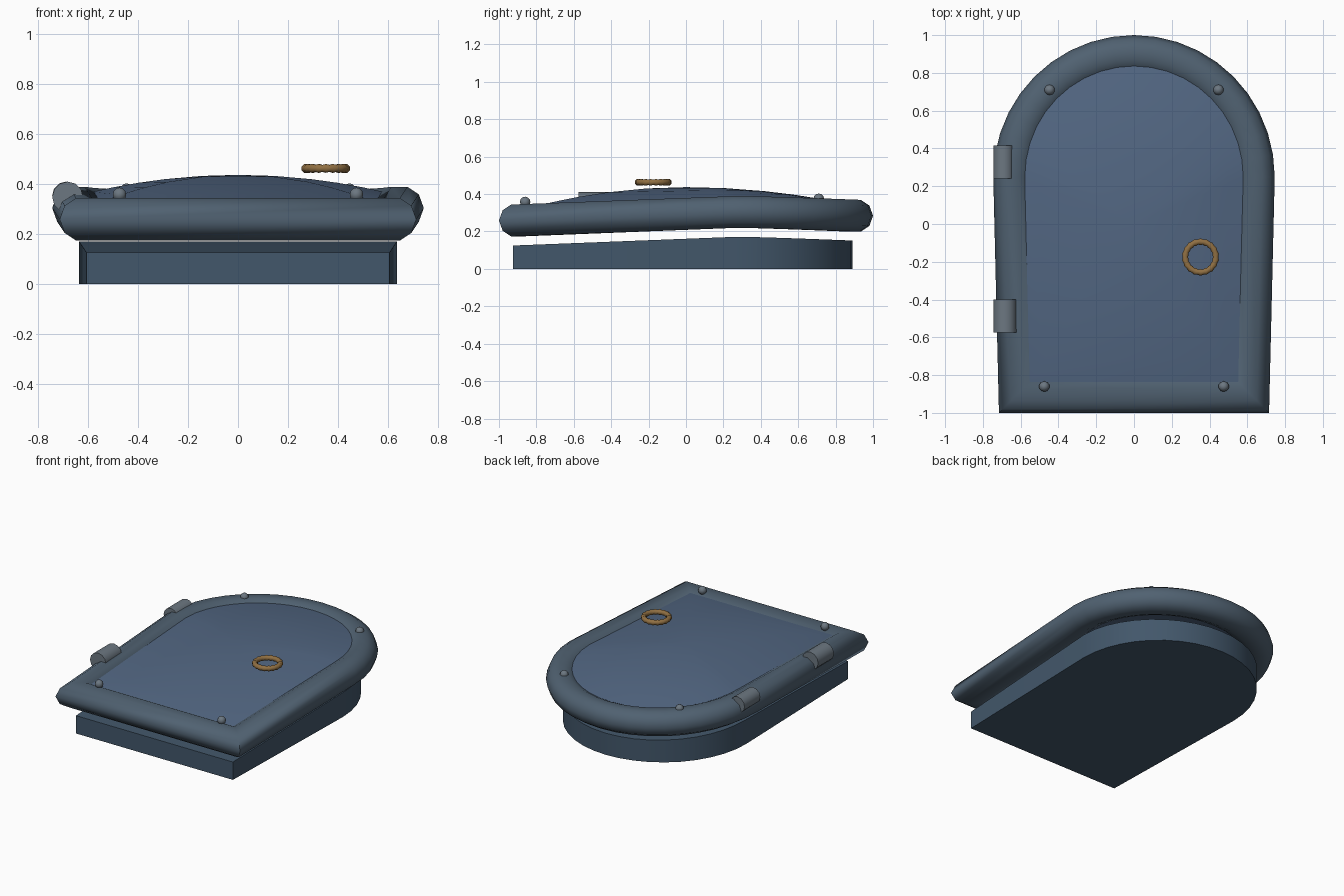
import bpy, bmesh, math

if "Cube" in bpy.data.objects:
    bpy.data.objects.remove(bpy.data.objects["Cube"])

ARC = 20  # segments of the arch


def material(name, rgb):
    m = bpy.data.materials.new(name)
    m.diffuse_color = (*rgb, 1)
    m.use_nodes = True
    m.node_tree.nodes["Principled BSDF"].inputs["Base Color"].default_value = m.diffuse_color
    return m


FRAME = material("dark slate", (0.08, 0.12, 0.165))
BASE = material("deep slate", (0.055, 0.095, 0.145))
PANEL = material("slate blue", (0.085, 0.135, 0.225))
METAL = material("iron", (0.15, 0.185, 0.22))
BRASS = material("aged brass", (0.28, 0.16, 0.055))


def mid_z(y):
    """Gentle bow of the whole door along its length."""
    if y < 0.28:
        return 0.255 + 0.05 * (y + 1) / 1.28
    return 0.305 - 0.025 * ((y - 0.28) / 0.72) ** 1.2


def outline(side, front=None, back=None):
    """Arched outline, inset from the outer edge; mirror symmetric order."""
    front = side if front is None else front
    back = side if back is None else back
    w = 0.745 - side
    pts = [(w - 0.03, -1 + front)]
    for i in range(ARC + 1):
        a = math.pi * i / ARC
        pts.append((w * math.cos(a), 0.25 + (0.75 - back) * math.sin(a)))
    pts.append((-w + 0.03, -1 + front))
    return pts


def finish(name, bm, mat, angle=40):
    bmesh.ops.recalc_face_normals(bm, faces=bm.faces)
    me = bpy.data.meshes.new(name)
    bm.to_mesh(me)
    bm.free()
    ob = bpy.data.objects.new(name, me)
    bpy.context.collection.objects.link(ob)
    me.materials.append(mat)
    bpy.ops.object.select_all(action='DESELECT')
    bpy.context.view_layer.objects.active = ob
    ob.select_set(True)
    bpy.ops.object.shade_smooth_by_angle(angle=math.radians(angle))
    return ob


def bridge(bm, a, b):
    n = len(a)
    for i in range(n):
        j = (i + 1) % n
        bm.faces.new((a[i], a[j], b[j], b[i]))


# base slab with a bowed top
bm = bmesh.new()
pts = outline(0.107, 0.075, 0.11)
low = [bm.verts.new((x, y, 0)) for x, y in pts]
top = [bm.verts.new((x, y, mid_z(y) - 0.133)) for x, y in pts]
bridge(bm, low, top)
for ring in (low, top):
    n = len(ring)
    for i in range(n // 2 - 1):
        bm.faces.new((ring[i], ring[i + 1], ring[n - 2 - i], ring[n - 1 - i]))
    if n % 2:
        m = n // 2
        bm.faces.new((ring[m - 1], ring[m], ring[m + 1]))
finish("base_slab", bm, BASE)

# rounded frame, a section swept round the outline with mitred corners
SECTION = [(0, 0), (0.02, 0.055), (0.065, 0.085), (0.13, 0.085), (0.19, 0.055),
           (0.21, 0), (0.19, -0.055), (0.13, -0.085), (0.065, -0.085), (0.02, -0.055)]
bm = bmesh.new()
path = outline(0.1)
rings = []
for d, h in SECTION:
    rings.append([bm.verts.new((x, y, mid_z(p[1]) + h))
                  for (x, y), p in zip(outline(d), path)])
for k, ring in enumerate(rings):
    bridge(bm, ring, rings[(k + 1) % len(rings)])
finish("door_frame", bm, FRAME, 50)

# domed door panel, shrinking rings up to a crown
bm = bmesh.new()
rings = []
for s in (1, 0.85, 0.68, 0.5, 0.25):
    rings.append([bm.verts.new((x * s, y * s,
                  (mid_z(y) + 0.065) * s * s + 0.437 * (1 - s * s)))
                  for x, y in outline(0.16)])
for a, b in zip(rings, rings[1:]):
    bridge(bm, a, b)
crown = bm.verts.new((0, 0, 0.437))
last = rings[-1]
for i in range(len(last)):
    bm.faces.new((last[i], last[(i + 1) % len(last)], crown))
panel = finish("door_panel", bm, PANEL, 60)
if panel.data.polygons[-1].normal.z < 0:
    panel.data.flip_normals()

# hinge barrels on the left side
for name, x, y, r in (("lower_hinge", -0.683, -0.487, 0.062),
                      ("upper_hinge", -0.69, 0.328, 0.055)):
    bm = bmesh.new()
    bmesh.ops.create_cone(bm, cap_ends=True, segments=12, radius1=r, radius2=r, depth=0.175)
    ob = finish(name, bm, METAL)
    ob.rotation_euler = (math.pi / 2, 0, 0)
    ob.location = (x, y, 0.41 - r)

# rivets on the frame
for label, x, y, z in (("front", 0.475, -0.86, 0.358), ("back", 0.447, 0.71, 0.375)):
    for side, sx in (("left", -1), ("right", 1)):
        bm = bmesh.new()
        bmesh.ops.create_uvsphere(bm, u_segments=10, v_segments=6, radius=0.028)
        ob = finish(f"{label}_{side}_rivet", bm, METAL, 60)
        ob.location = (sx * x, y, z)

# beaded ring handle
bm = bmesh.new()
rings = []
for i in range(36):
    a = 2 * math.pi * i / 36
    r = 0.019 if i % 2 else 0.015
    ring = []
    for j in range(8):
        b = 2 * math.pi * (j + 0.5) / 8
        q = 0.081 + r * math.cos(b)
        ring.append(bm.verts.new((q * math.cos(a), q * math.sin(a), r * math.sin(b))))
    rings.append(ring)
for i, ring in enumerate(rings):
    bridge(bm, ring, rings[(i + 1) % 36])
handle = finish("ring_handle", bm, BRASS, 60)
handle.location = (0.352, -0.175, 0.463)
